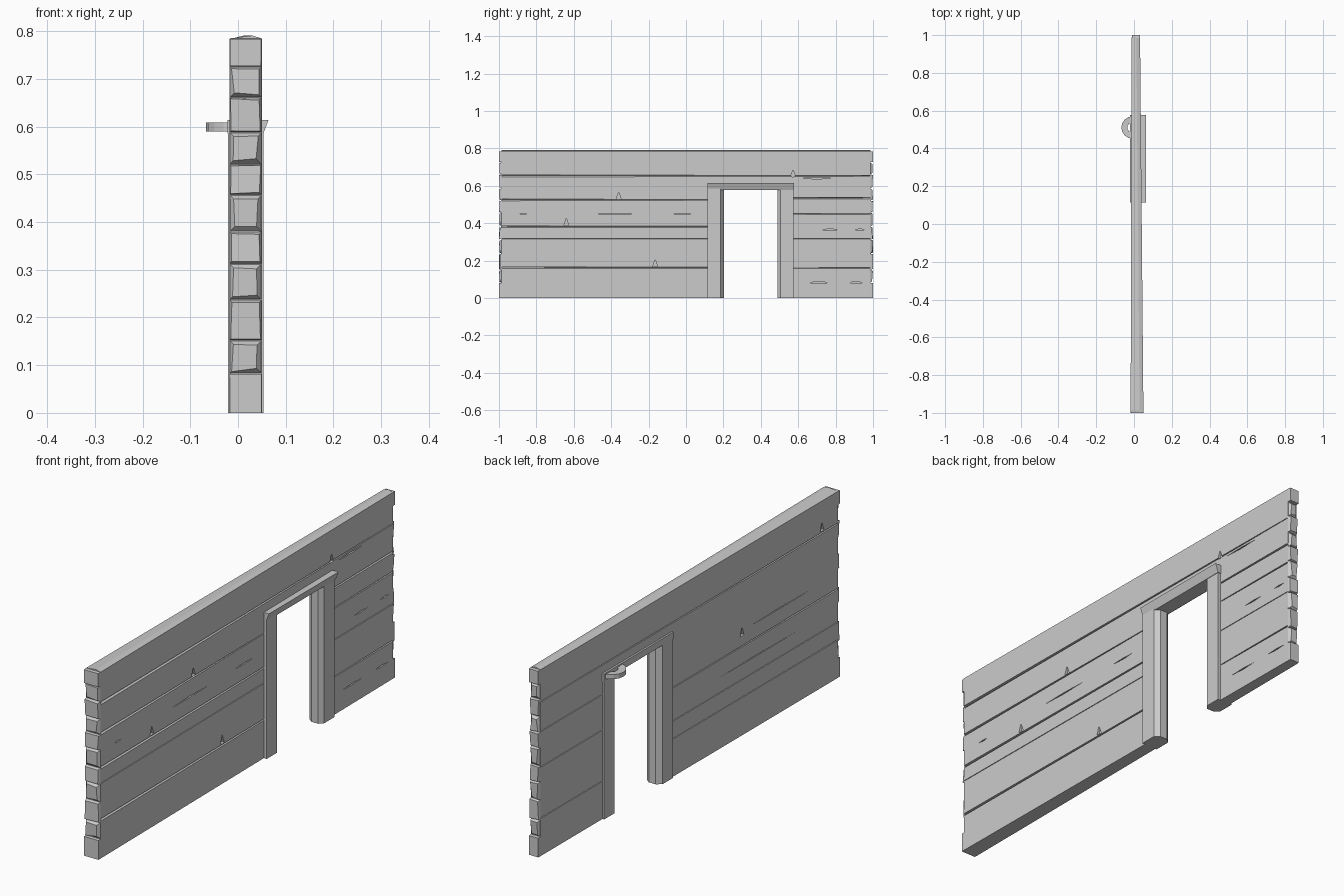
import bpy, bmesh, math, random
from mathutils import Vector

random.seed(4)
cube = bpy.data.objects.get("Cube")
if cube:
    bpy.data.objects.remove(cube, do_unlink=True)

grey = bpy.data.materials.new("weathered grey")
grey.use_nodes = True
grey.diffuse_color = (0.6, 0.6, 0.6, 1)
grey.node_tree.nodes["Principled BSDF"].inputs["Base Color"].default_value = (0.6, 0.6, 0.6, 1)


def finish(name, bm):
    bmesh.ops.recalc_face_normals(bm, faces=bm.faces)
    mesh = bpy.data.meshes.new(name)
    bm.to_mesh(mesh)
    bm.free()
    mesh.materials.append(grey)
    obj = bpy.data.objects.new(name, mesh)
    bpy.context.collection.objects.link(obj)
    return obj


def loft(name, rings):
    """Skin a row of equal closed outlines and cap both ends."""
    bm = bmesh.new()
    rows = [[bm.verts.new(p) for p in ring] for ring in rings]
    n = len(rows[0])
    for a, b in zip(rows, rows[1:]):
        for i in range(n):
            j = (i + 1) % n
            bm.faces.new((a[i], a[j], b[j], b[i]))
    bm.faces.new(rows[0])
    bm.faces.new(rows[-1])
    return finish(name, bm)


# The wall gets slightly thinner towards +y
def x_plus(y):
    return 0.041 - 0.009 * y


def x_minus(y):
    return -0.015 + 0.003 * y


def wall(name, y0, y1, z0, z1, outer, inner):
    """Board panel; each groove is (height, half width at y0, half width at y1)."""
    rings = []
    for y, k in ((y0, 1), (y1, 2)):
        xp, xm = x_plus(y), x_minus(y)
        ring = [(xp, y, z0)]
        for g in outer:
            ring += [(xp, y, g[0] - g[k]), (xp - 0.01, y, g[0] + g[k] * 0.6), (xp, y, g[0] + g[k])]
        ring += [(xp, y, z1), (xp - 0.02, y, z1 + (0.006 if z1 > 0.7 else 0)), (xm, y, z1)]
        for g in reversed(inner):
            ring += [(xm, y, g[0] + g[k]), (xm + 0.008, y, g[0]), (xm, y, g[0] - g[k])]
        ring.append((xm, y, z0))
        rings.append(ring)
    return loft(name, rings)


END = 0.986
thin, wide = 0.0015, 0.005
long_wall = wall("long_wall", -END, 0.16, 0, 0.592,
                 [(0.162, wide, 0.003), (0.316, thin, thin), (0.381, wide, 0.003),
                  (0.525, wide, thin)],
                 [(0.16, thin, thin), (0.235, thin, thin), (0.375, 0.003, thin)])
short_wall = wall("short_wall", 0.53, END, 0, 0.592,
                  [(0.16, thin, 0.003), (0.316, thin, thin), (0.45, thin, 0.003),
                   (0.534, 0.003, 0.004)],
                  [(0.16, thin, thin), (0.375, thin, thin), (0.525, thin, thin)])
upper_wall = wall("upper_boards", -END, END, 0.592, 0.785,
                  [(0.653, 0.006, thin)], [(0.65, 0.003, thin)])


def cut(target, side, y, z, half_length, up, down):
    """Carve a narrow split or splinter notch into one side of a panel."""
    x = x_plus(y) if side > 0 else x_minus(y)
    a, b = x + side * 0.01, x - side * 0.01
    shape = [(-half_length, 0), (0, -down), (half_length, 0), (0, up)]
    tool = loft("split_cutter", [[(px, y + dy, z + dz) for dy, dz in shape] for px in (a, b)])
    tool.hide_render = True
    mod = target.modifiers.new("split", "BOOLEAN")
    mod.object, mod.operation, mod.solver = tool, "DIFFERENCE", "EXACT"
    bpy.context.view_layer.objects.active = target
    bpy.ops.object.modifier_apply(modifier=mod.name)
    bpy.data.objects.remove(tool, do_unlink=True)


# Long splits along the grain
for panel, y, z, half in ((long_wall, -0.87, 0.45, 0.025), (long_wall, -0.38, 0.45, 0.12),
                          (long_wall, -0.02, 0.45, 0.06), (short_wall, 0.71, 0.083, 0.07),
                          (short_wall, 0.91, 0.083, 0.05), (short_wall, 0.77, 0.366, 0.05),
                          (short_wall, 0.93, 0.366, 0.03), (upper_wall, 0.7, 0.64, 0.09)):
    cut(panel, 1, y, z, half, 0.003, 0.003)
for y, z, half in ((-0.45, 0.3, 0.25), (-0.6, 0.44, 0.2)):
    cut(long_wall, -1, y, z, half, 0.002, 0.002)
# Torn splinters
for panel, side, y, z in ((long_wall, 1, -0.165, 0.17), (long_wall, 1, -0.36, 0.53),
                          (long_wall, 1, -0.64, 0.39), (upper_wall, 1, 0.572, 0.65),
                          (long_wall, -1, -0.35, 0.42), (upper_wall, -1, -0.88, 0.66)):
    cut(panel, side, y, z, 0.013, 0.036, 0.002)

# Roughly hewn board ends on both ends of the wall
levels = [0, 0.082, 0.152, 0.237, 0.313, 0.38, 0.457, 0.521, 0.588, 0.661, 0.726, 0.785]
for side, label in ((-1, "front"), (1, "back")):
    for i, (lo, hi) in enumerate(zip(levels, levels[1:])):
        y = side * END
        xp, xm = x_plus(y), x_minus(y)
        plain = i in (0, len(levels) - 2)
        inset = 0.001 if plain else (0.008 if i % 2 else 0.004)
        base, tip = [], []
        for sx, sz in ((0, 0), (1, 0), (1, 1), (0, 1)):
            x, z = (xm, xp)[sx], (lo, hi)[sz]
            dx, dz = (1, -1)[sx], (1, -1)[sz]
            j = random.uniform(0.5, 1.5)
            base.append((x, y - side * 0.002, z))
            zin = 0 if (i == 0 and not sz) else inset * j
            tip.append((x + dx * inset * j, side * (1 - (0 if plain else random.uniform(0, 0.006))), z + dz * zin))
        loft(f"{label}_board_end_{i + 1}", [base, tip])

# Door posts with chamfers facing the opening
MID = 0.345
post = [(0.053, -0.23), (0.053, -0.16), (0.032, -0.143), (0.0, -0.143), (-0.021, -0.16), (-0.021, -0.23)]
for s, label in ((1, "front"), (-1, "back")):
    loft(f"{label}_door_post",
         [[(x - (0.005 if s < 0 and x > 0.04 else 0), MID + s * y, z) for x, y in post] for z in (0, 0.592)])

# Lintel with a sloping lower lip
lintel = [(0.05, 0.578), (0.054, 0.588), (0.064, 0.614), (-0.022, 0.614), (-0.022, 0.586), (-0.012, 0.578)]
loft("door_lintel", [[(x, y, z) for x, z in lintel] for y in (0.115, 0.578)])

# Half ring bracket above the door on the -x side
bm = bmesh.new()
cuts = 8
sections = []
for i in range(cuts + 1):
    a = math.pi * (0.5 + i / cuts)
    d = Vector((math.cos(a), math.sin(a), 0))
    c = Vector((-0.008, 0.511, 0))
    sections.append([c + d * r + Vector((0, 0, z)) for r, z in
                     ((0.027, 0.592), (0.059, 0.59), (0.059, 0.609), (0.027, 0.607))])
bm.free()
loft("ring_bracket", sections)
